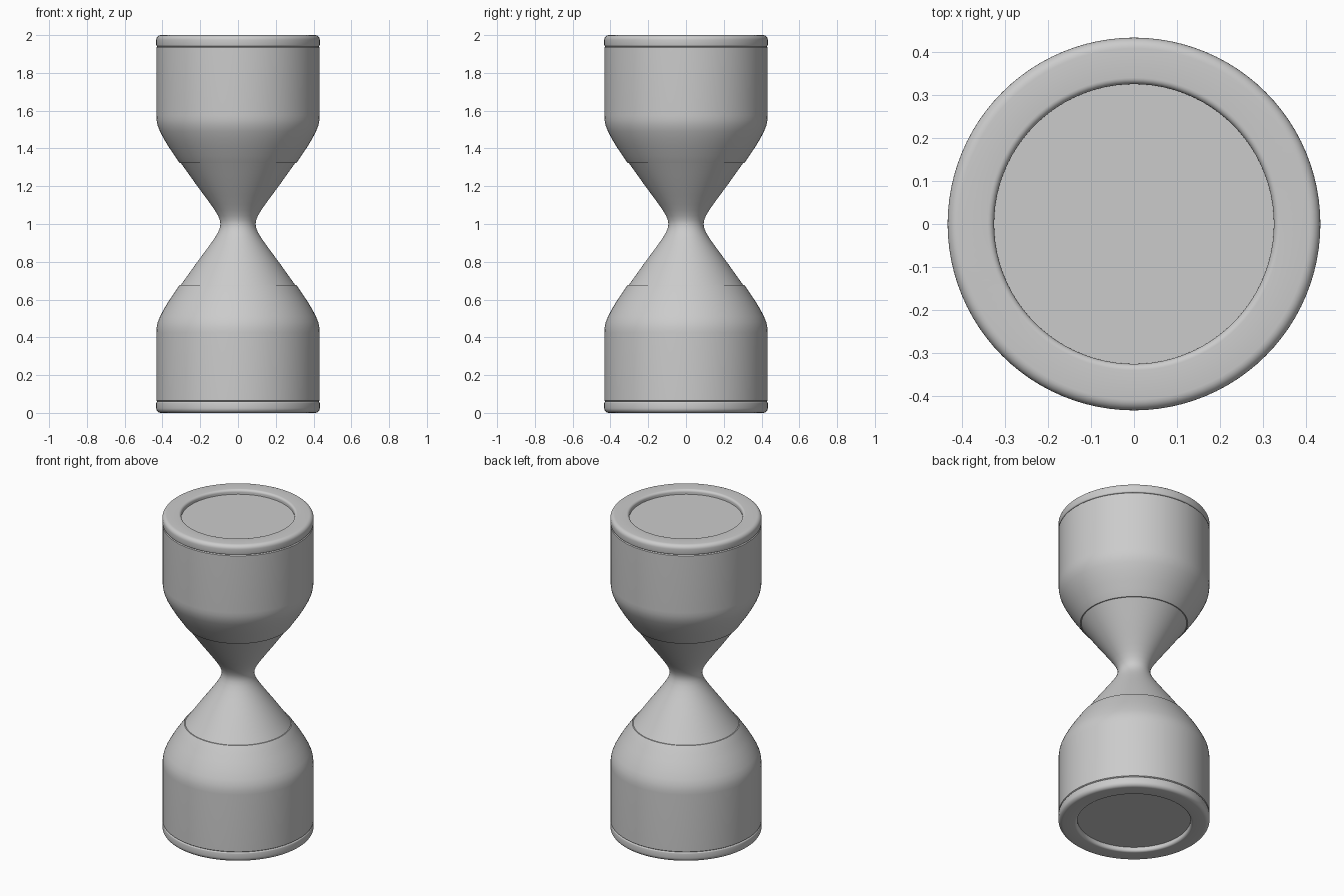
import bpy, bmesh, math

if "Cube" in bpy.data.objects:
    bpy.data.objects.remove(bpy.data.objects["Cube"])

SEGMENTS = 96


def lathe(name, profile):
    """Spin (radius, height above waist) about z, mirrored below the waist at z = 1."""
    bm = bmesh.new()
    verts = [bm.verts.new((r, 0, h)) for r, h in profile]
    edges = [bm.edges.new(pair) for pair in zip(verts, verts[1:])]
    bmesh.ops.spin(bm, geom=verts + edges, cent=(0, 0, 0), axis=(0, 0, 1),
                   angle=math.tau, steps=SEGMENTS, use_duplicate=False)
    bmesh.ops.remove_doubles(bm, verts=bm.verts, dist=1e-5)
    bmesh.ops.recalc_face_normals(bm, faces=bm.faces)
    # the open waist profile must face outwards
    side = max(bm.faces, key=lambda f: f.calc_center_median().xy.length)
    if side.normal.xy.dot(side.calc_center_median().xy) < 0:
        bmesh.ops.reverse_faces(bm, faces=bm.faces)
    mesh = bpy.data.meshes.new(name)
    bm.to_mesh(mesh)
    bm.free()
    obj = bpy.data.objects.new(name, mesh)
    bpy.context.collection.objects.link(obj)
    obj.location.z = 1
    mirror = obj.modifiers.new("mirror", 'MIRROR')
    mirror.use_axis = (False, False, True)
    mirror.merge_threshold = 0.0005
    bpy.ops.object.select_all(action='DESELECT')
    obj.select_set(True)
    bpy.context.view_layer.objects.active = obj
    bpy.ops.object.shade_smooth_by_angle(angle=math.radians(35))
    return obj


def arc(r, h, radius, start, end, steps=6):
    """Points on a rounded corner centred on (r, h), angles in degrees."""
    angles = [math.radians(start + (end - start) * i / steps) for i in range(steps + 1)]
    return [(r + radius * math.cos(a), h + radius * math.sin(a)) for a in angles]


# Narrow funnel of the glass
lathe("glass_funnel", [
    (0.093, 0), (0.096, 0.02), (0.105, 0.043), (0.122, 0.072), (0.145, 0.105),
    (0.18, 0.153), (0.218, 0.204), (0.26, 0.263), (0.302, 0.322), (0.302, 0.34)])

# Wide bulb shells with a small lip where they meet the funnel
lathe("bulb_shell", [
    (0.29, 0.322), (0.308, 0.322), (0.313, 0.328), (0.334, 0.36), (0.365, 0.405),
    (0.392, 0.45), (0.413, 0.49), (0.425, 0.52), (0.431, 0.55), (0.432, 0.575),
    (0.432, 0.935), (0.423, 0.942), (0.3, 0.942)])

# End rings with rounded rims
lathe("end_ring", [(0.31, 0.94), (0.42, 0.94)]
      + arc(0.425, 0.948, 0.008, -90, 0, 3)
      + arc(0.408, 0.975, 0.025, 0, 90)
      + arc(0.34, 0.985, 0.015, 90, 180)
      + [(0.325, 0.965)])

# Recessed end discs
lathe("end_disc", [(0, 0.972), (0.327, 0.972), (0.327, 0.95), (0, 0.95)])
